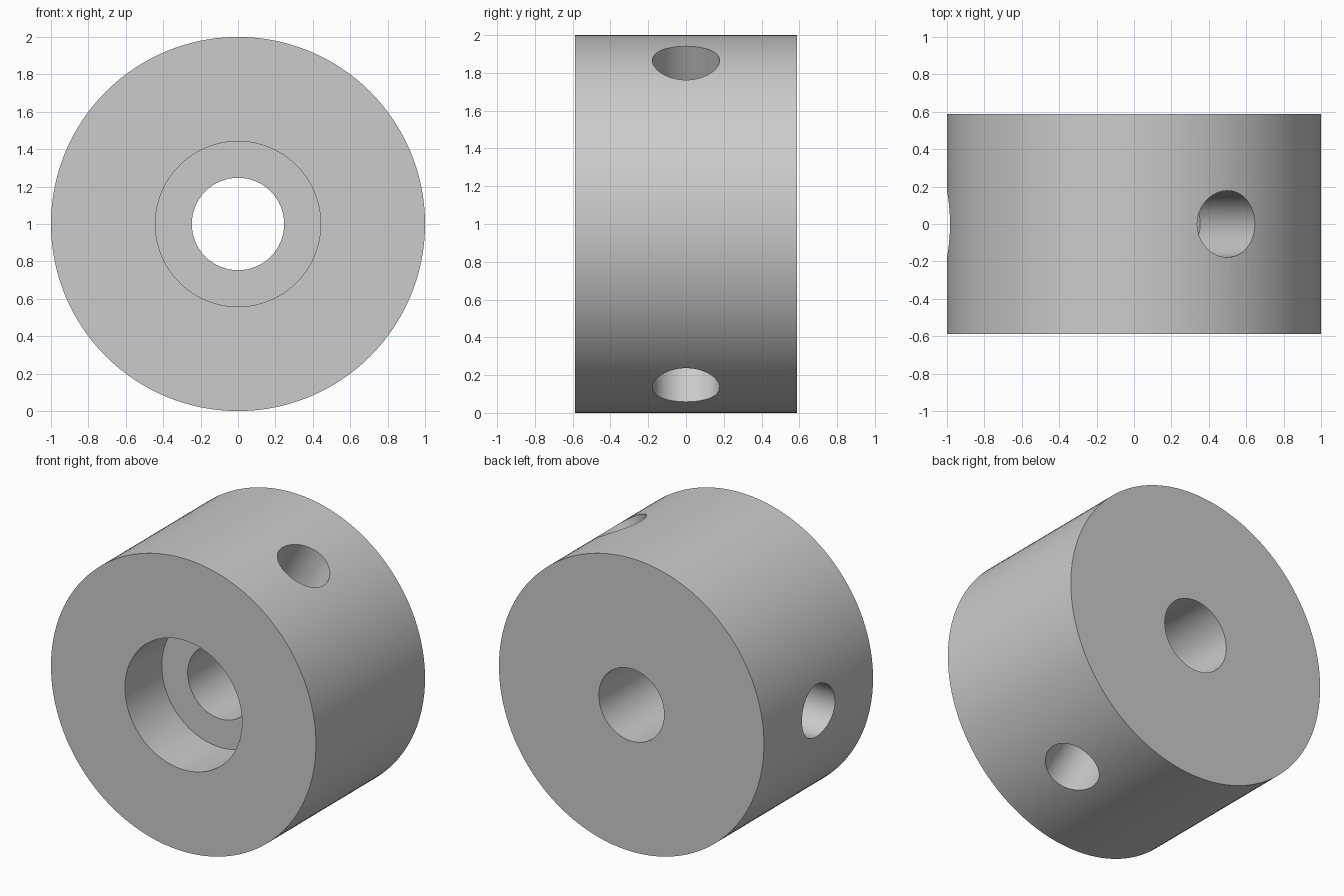
import bpy, math
from mathutils import Matrix, Vector

cube = bpy.data.objects.get("Cube")
if cube:
    bpy.data.objects.remove(cube, do_unlink=True)

CENTRE = Vector((0, 0, 1))
HALF = 0.588           # half the collar width
SHOULDER = -0.19       # depth of the counterbore floor

steel = bpy.data.materials.new("plain_grey")
steel.use_nodes = True
grey = (0.6, 0.6, 0.6, 1)
steel.diffuse_color = grey
steel.node_tree.nodes["Principled BSDF"].inputs["Base Color"].default_value = grey


def cylinder(name, radius, start, end, sides):
    """Cylinder running between two points."""
    axis = end - start
    bpy.ops.mesh.primitive_cylinder_add(vertices=sides, radius=radius, depth=axis.length)
    obj = bpy.context.object
    obj.name = name
    turn = axis.to_track_quat('Z', 'Y').to_matrix().to_4x4()
    obj.data.transform(Matrix.Translation((start + end) / 2) @ turn)
    obj.data.materials.append(steel)
    return obj


def along_y(y):
    return CENTRE + Vector((0, y, 0))


# Solid round collar
collar = cylinder("collar", 1, along_y(-HALF), along_y(HALF), 128)

# Through bore, front counterbore and three blind radial holes
cutters = [
    cylinder("bore_cutter", 0.247, along_y(-1), along_y(1), 64),
    cylinder("counterbore_cutter", 0.442, along_y(-1), along_y(SHOULDER), 96),
]
for angle in (60, 180, 300):
    a = math.radians(angle)
    out = Vector((math.cos(a), 0, math.sin(a)))
    cutters.append(cylinder("radial_hole_cutter", 0.178,
                            CENTRE + out * 0.4, CENTRE + out * 1.2, 64))

for cutter in cutters:
    cut = collar.modifiers.new(cutter.name, 'BOOLEAN')
    cut.operation = 'DIFFERENCE'
    cut.solver = 'EXACT'
    cut.object = cutter

# Apply the cuts, then remove the helpers
bpy.ops.object.select_all(action='DESELECT')
collar.select_set(True)
bpy.context.view_layer.objects.active = collar
for cut in list(collar.modifiers):
    bpy.ops.object.modifier_apply(modifier=cut.name)
for cutter in cutters:
    bpy.data.objects.remove(cutter, do_unlink=True)

bpy.ops.object.shade_smooth_by_angle(angle=math.radians(30))
